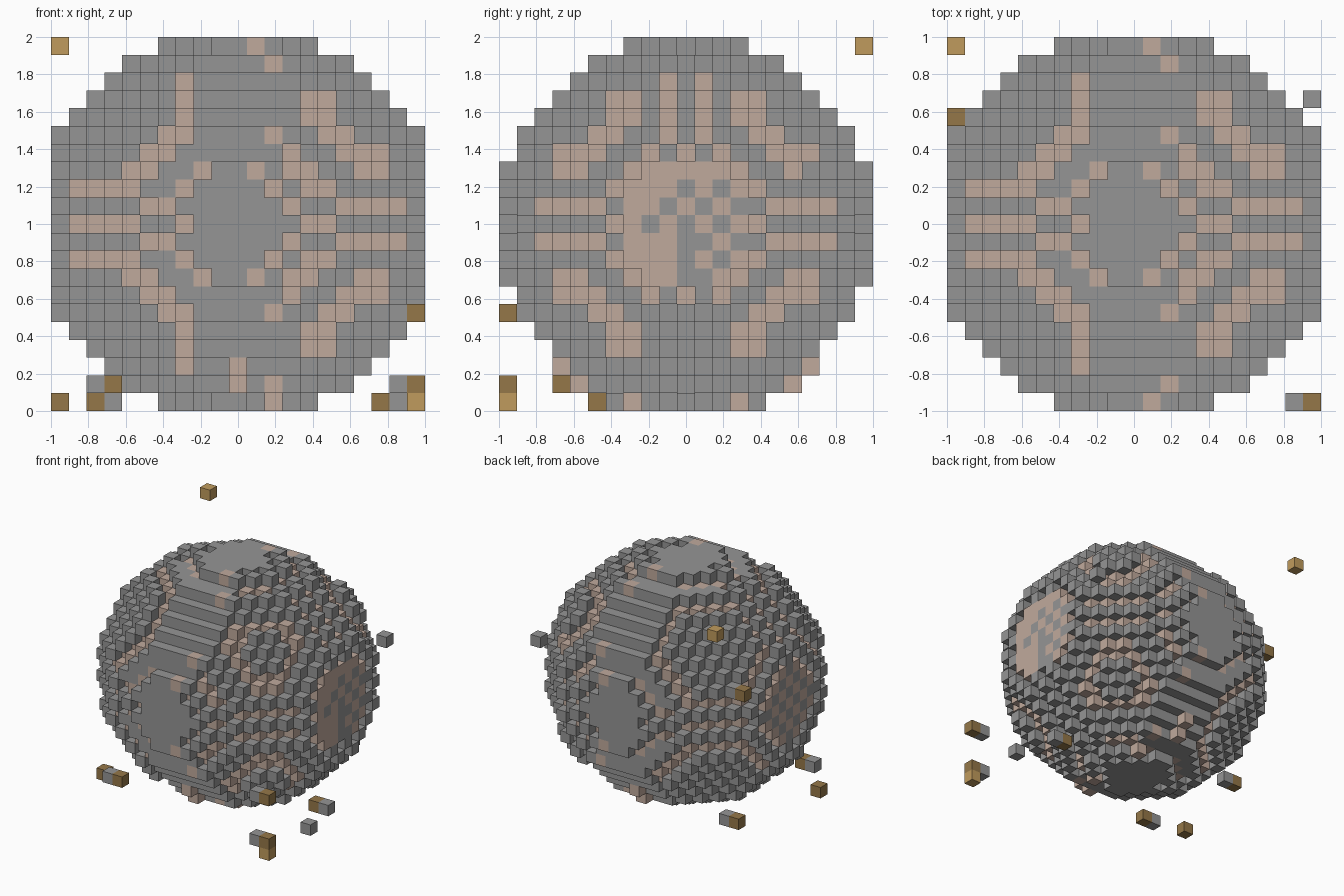
import bpy, bmesh
from mathutils import Vector

cube = bpy.data.objects.get("Cube")
if cube:
    bpy.data.objects.remove(cube, do_unlink=True)

N = 10                 # cells each side of the middle one
U = 2 / (2 * N + 1)    # cell size


def material(name, rgb):
    m = bpy.data.materials.new(name)
    m.use_nodes = True
    m.diffuse_color = (*rgb, 1)
    m.node_tree.nodes["Principled BSDF"].inputs["Base Color"].default_value = (*rgb, 1)
    return m


stone = material("stone_grey", (0.30, 0.30, 0.30))
pink = material("dusty_pink", (0.53, 0.40, 0.335))
gold = material("light_ochre", (0.53, 0.33, 0.11))
brown = material("dark_ochre", (0.30, 0.187, 0.066))
STONE, PINK = 0, 1


def build(name, cells, mats):
    """Make one mesh from the outer faces of cells; each cell holds a material index."""
    bm = bmesh.new()
    corners = {}

    def corner(p):
        key = tuple(round(2 * c) for c in p)
        if key not in corners:
            corners[key] = bm.verts.new((p + Vector((0, 0, N + 0.5))) * U)
        return corners[key]

    for cell, index in cells.items():
        for axis in range(3):
            for side in (-1, 1):
                n, a, b = Vector(), Vector(), Vector()
                n[axis] = side
                a[(axis + 1) % 3] = 0.5
                b[(axis + 2) % 3] = 0.5 * side
                c = Vector(cell)
                if tuple(int(v) for v in c + n) in cells:
                    continue
                mid = c + n / 2
                f = bm.faces.new([corner(mid + s * a + t * b)
                                  for s, t in ((-1, -1), (1, -1), (1, 1), (-1, 1))])
                f.material_index = index
    mesh = bpy.data.meshes.new(name)
    bm.to_mesh(mesh)
    bm.free()
    for m in mats:
        mesh.materials.append(m)
    ob = bpy.data.objects.new(name, mesh)
    bpy.context.collection.objects.link(ob)


# Round ball with a grey crust over a pink core; alternate cells slide
# one step left or right, like a checkerboard, and stop at the ends
span = range(-N, N + 1)
ball = {}
for x in span:
    for y in span:
        for z in span:
            d = x * x + y * y + z * z
            if d <= (N + 0.5) ** 2:
                step = 1 if (x + y + z) % 2 == 0 else -1
                place = (max(-N, min(N, x + step)), y, z)
                ball[place] = PINK if d < 95 else STONE

# Pink cells filling gaps around the four discs
for s in (-1, 1):
    for t in (-1, 1):
        ball[1, 10 * s, 3 * t] = PINK
        ball[2, 9 * s, 5 * t] = PINK
        ball[2, 5 * s, 9 * t] = PINK
    ball[1, 3 * s, 10] = PINK
    ball[2, 3 * s, -10] = PINK

# Grey seam down the lower left side
for place in ball:
    if place[0] > 0 and abs(place[1]) <= 1 and place[2] <= -5:
        ball[place] = STONE

# Uneven spots on the left end
for y, z in ((-2, 2), (-2, -2), (-3, 1), (-3, -1), (-1, 3), (-1, -3), (-1, -1), (1, 3)):
    ball[N, y, z] = PINK
for z in (-1, -3):
    ball[N, 0, z] = STONE
build("ball", ball, [stone, pink])

# Pink studs low on the front and back
for label, s in (("front", -1), ("back", 1)):
    build(label + "_studs", {(0, 7 * s, -8): 0, (0, 6 * s, -9): 0}, [pink])

# Loose cubes floating around the ball
loose = {
    "gold_cube": (gold, [(-10, 10, 10), (10, -10, -10)]),
    "brown_cube": (brown, [(10, -10, -9), (10, -10, -5), (-10, 6, 3), (-10, -5, -10),
                           (-7, -7, -9), (-8, 4, -10), (8, 0, -10)]),
    "grey_cube": (stone, [(9, -10, -9), (9, -10, -5), (10, 7, 3), (10, -4, -10),
                          (9, 0, -10), (-8, -7, -9), (-7, 4, -10)]),
}
for label, (mat, places) in loose.items():
    for i, place in enumerate(places):
        build(f"{label}_{i + 1}", {place: 0}, [mat])
